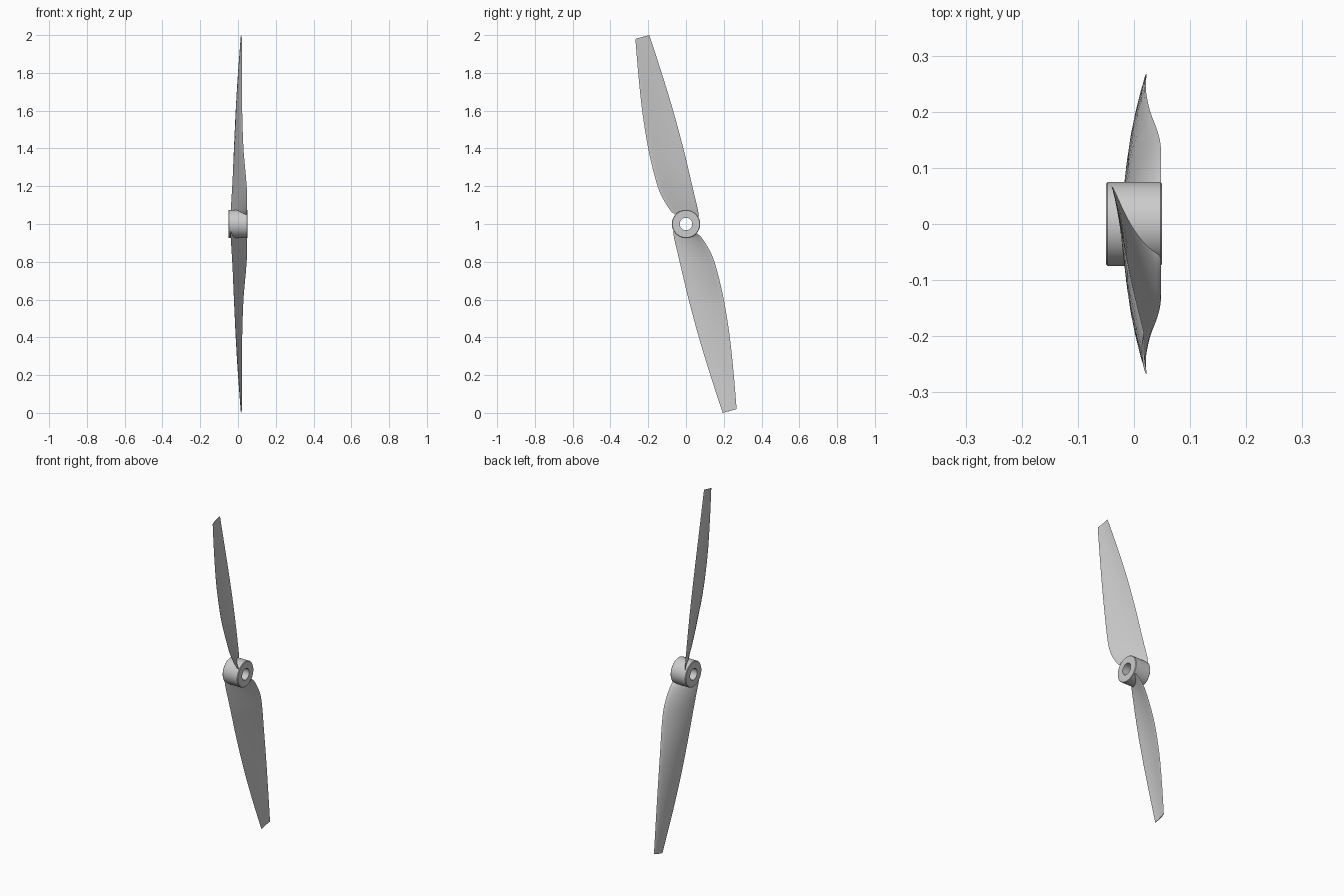
import bpy, bmesh, math
from mathutils import Vector, Matrix

cube = bpy.data.objects.get("Cube")
if cube:
    bpy.data.objects.remove(cube)

grey = bpy.data.materials.new("light grey")
grey.use_nodes = True
grey.diffuse_color = (0.6, 0.6, 0.6, 1)
grey.node_tree.nodes["Principled BSDF"].inputs["Base Color"].default_value = (0.6, 0.6, 0.6, 1)

CENTRE = Vector((0, 0, 1))
HUB_RADIUS, HOLE_RADIUS, HUB_HALF = 0.075, 0.033, 0.05


def finish(bm, name, angle):
    bmesh.ops.recalc_face_normals(bm, faces=bm.faces)
    mesh = bpy.data.meshes.new(name)
    bm.to_mesh(mesh)
    bm.free()
    obj = bpy.data.objects.new(name, mesh)
    bpy.context.collection.objects.link(obj)
    mesh.materials.append(grey)
    bpy.ops.object.select_all(action='DESELECT')
    obj.select_set(True)
    bpy.context.view_layer.objects.active = obj
    bpy.ops.object.shade_smooth_by_angle(angle=math.radians(angle))
    return obj


def loft(bm, rings, closed=False):
    """Bridge equal rings of vertices with quads."""
    pairs = list(zip(rings, rings[1:]))
    if closed:
        pairs.append((rings[-1], rings[0]))
    for a, b in pairs:
        for i in range(len(a)):
            j = (i + 1) % len(a)
            bm.faces.new((a[i], a[j], b[j], b[i]))


# Hub: a bored ring turned around the x axis, with small edge chamfers
c = 0.003
profile = [(-HUB_HALF, HOLE_RADIUS), (-HUB_HALF, HUB_RADIUS - c), (-HUB_HALF + c, HUB_RADIUS),
           (HUB_HALF - c, HUB_RADIUS), (HUB_HALF, HUB_RADIUS - c), (HUB_HALF, HOLE_RADIUS)]
bm = bmesh.new()
rings = [[bm.verts.new(CENTRE + Vector((x, r * math.cos(t), r * math.sin(t))))
          for t in (math.tau * k / 48 for k in range(48))] for x, r in profile]
loft(bm, rings, closed=True)
finish(bm, "hub", 35)

# Blade edges from root to tip, as (x, y, height above the hub centre)
leading = [(0.046, -0.045, 0.04), (0.048, -0.085, 0.075), (0.048, -0.135, 0.16),
           (0.042, -0.165, 0.25), (0.029, -0.2, 0.4), (0.022, -0.232, 0.6),
           (0.021, -0.253, 0.8), (0.022, -0.268, 0.98)]
trailing = [(-0.04, 0.068, 0.04), (-0.038, 0.062, 0.08), (-0.033, 0.043, 0.16),
            (-0.028, 0.022, 0.25), (-0.021, -0.014, 0.4), (-0.011, -0.068, 0.6),
            (0.002, -0.129, 0.8), (0.018, -0.194, 1.0)]


def smooth_path(points, steps=4):
    """Catmull-Rom curve through the points."""
    p = [Vector(q) for q in points]
    p = [2 * p[0] - p[1]] + p + [2 * p[-1] - p[-2]]
    out = []
    for a, b, d, e in zip(p, p[1:], p[2:], p[3:]):
        for k in range(steps):
            t = k / steps
            out.append(0.5 * (2 * b + (d - a) * t + (2 * a - 5 * b + 4 * d - e) * t ** 2
                              + (3 * b - a - 3 * d + e) * t ** 3))
    return out + [p[-2]]


def section(front, back, n=10):
    """Thin cambered aerofoil loop between the two blade edges."""
    chord = back - front
    normal = Vector((-chord.y, chord.x, 0)).normalized()
    loop = []
    for k in range(2 * n):
        a = math.pi * k / n
        s = (1 - math.cos(a)) / 2
        camber = 0.05 * 4 * s * (1 - s)
        thick = 0.07 * math.sin(a) * (1 - 0.6 * s)
        loop.append(front + chord * s + normal * chord.length * (camber + thick / 2))
    return loop


def blade(name, turn):
    bm = bmesh.new()
    spin = Matrix.Rotation(turn, 4, 'X')
    rings = [[bm.verts.new(CENTRE + spin @ v) for v in section(f, b)]
             for f, b in zip(smooth_path(leading), smooth_path(trailing))]
    loft(bm, rings)
    bm.faces.new(rings[0])
    bm.faces.new(rings[-1])
    finish(bm, name, 40)


blade("upper_blade", 0)
blade("lower_blade", math.pi)
